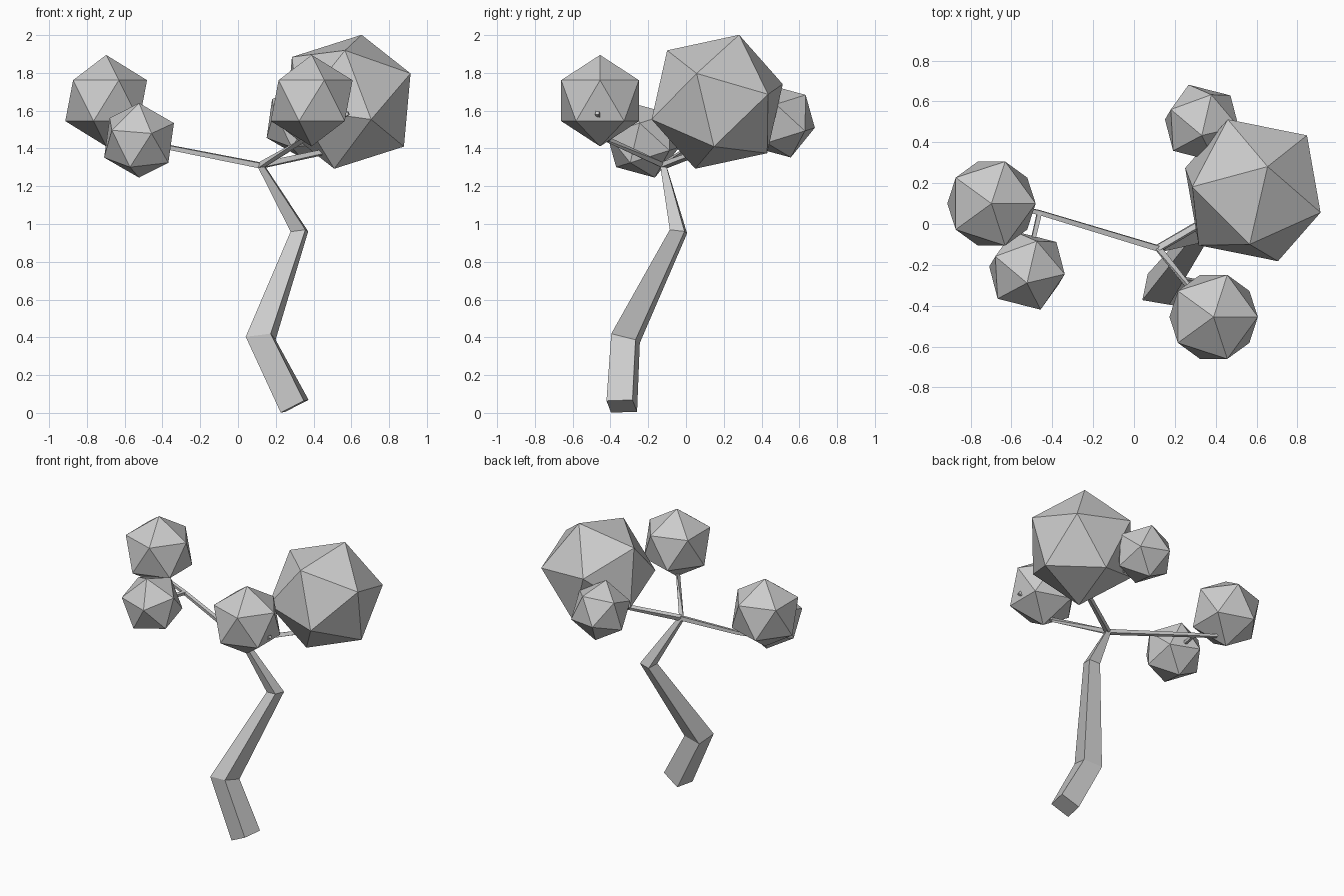
import bpy
import bmesh
import math
from mathutils import Matrix, Vector

cube = bpy.data.objects.get("Cube")
if cube:
    bpy.data.objects.remove(cube, do_unlink=True)

# One plain grey for the whole tree
grey = bpy.data.materials.new("plain_grey")
grey.use_nodes = True
colour = (0.6, 0.6, 0.6, 1)
grey.diffuse_color = colour
grey.node_tree.nodes["Principled BSDF"].inputs["Base Color"].default_value = colour


def add_object(name, bm):
    """Turn a bmesh into a flat shaded grey object."""
    bmesh.ops.recalc_face_normals(bm, faces=bm.faces)
    mesh = bpy.data.meshes.new(name)
    bm.to_mesh(mesh)
    bm.free()
    mesh.materials.append(grey)
    obj = bpy.data.objects.new(name, mesh)
    bpy.context.collection.objects.link(obj)
    return obj


def limb(name, points, widths, turn=-10):
    """Square tapered tube that follows a bent path."""
    pts = [Vector(p) for p in points]
    bm = bmesh.new()
    rings = []
    for i, p in enumerate(pts):
        before = (p - pts[i - 1]).normalized() if i else Vector()
        after = (pts[i + 1] - p).normalized() if i < len(pts) - 1 else Vector()
        axis = (before + after).normalized()
        guide = Vector((0, 1, 0)) if abs(axis.y) < 0.6 else Vector((0, 0, 1))
        guide = Matrix.Rotation(math.radians(turn), 3, axis) @ guide
        v = (guide - axis * guide.dot(axis)).normalized()
        u = v.cross(axis)
        h = widths[i] / 2
        rings.append([bm.verts.new(p + u * a * h + v * b * h)
                      for a, b in ((1, 1), (-1, 1), (-1, -1), (1, -1))])
    for low, high in zip(rings, rings[1:]):
        for k in range(4):
            n = (k + 1) % 4
            bm.faces.new((low[k], low[n], high[n], high[k]))
    bm.faces.new(rings[0])
    bm.faces.new(rings[-1])
    return add_object(name, bm)


def foliage(name, centre, radius, lean=(0, 0, 1), spin=0):
    """Twenty sided leaf ball, spun about its axis and then leaned."""
    tilt = Vector((0, 0, 1)).rotation_difference(Vector(lean)).to_matrix()
    rot = (tilt @ Matrix.Rotation(math.radians(spin), 3, 'Z')).to_4x4()
    bm = bmesh.new()
    bmesh.ops.create_icosphere(bm, subdivisions=1, radius=radius,
                               matrix=Matrix.Translation(centre) @ rot)
    return add_object(name, bm)


# Crooked trunk
crown = (0.12, -0.12, 1.31)
limb("trunk",
     [(0.30, -0.34, 0.035), (0.12, -0.32, 0.395), (0.325, -0.04, 0.96), crown],
     [0.14, 0.135, 0.08, 0.03])

# Thin branches that fork from the top of the trunk
left_fork = (0.45, 0.07, 1.38)
right_fork = (-0.463, 0.056, 1.425)
limb("right_branch", [crown, right_fork, (-0.62, 0.09, 1.46), (-0.7, 0.1, 1.6)],
     [0.028, 0.022, 0.02, 0.02])
limb("right_twig", [right_fork, (-0.523, -0.2, 1.44)], [0.022, 0.018])
limb("front_branch", [crown, (0.35, -0.41, 1.445), (0.585, -0.47, 1.588)],
     [0.028, 0.022, 0.02])
limb("left_branch", [crown, left_fork, (0.58, 0.165, 1.6)], [0.03, 0.026, 0.02])
limb("back_twig", [left_fork, (0.33, 0.48, 1.53)], [0.024, 0.018])

# Leaf balls
small_lean = (0, -0.3, 0.955)
foliage("right_foliage", (-0.698, 0.1, 1.653), 0.242)
foliage("front_foliage", (0.39, -0.455, 1.653), 0.242)
foliage("small_right_foliage", (-0.524, -0.227, 1.443), 0.207, small_lean, 3)
foliage("small_back_foliage", (0.332, 0.494, 1.545), 0.202, small_lean, 3)
foliage("large_left_foliage", (0.582, 0.165, 1.647), 0.38, (0.19, 0.305, 0.93), -28)
